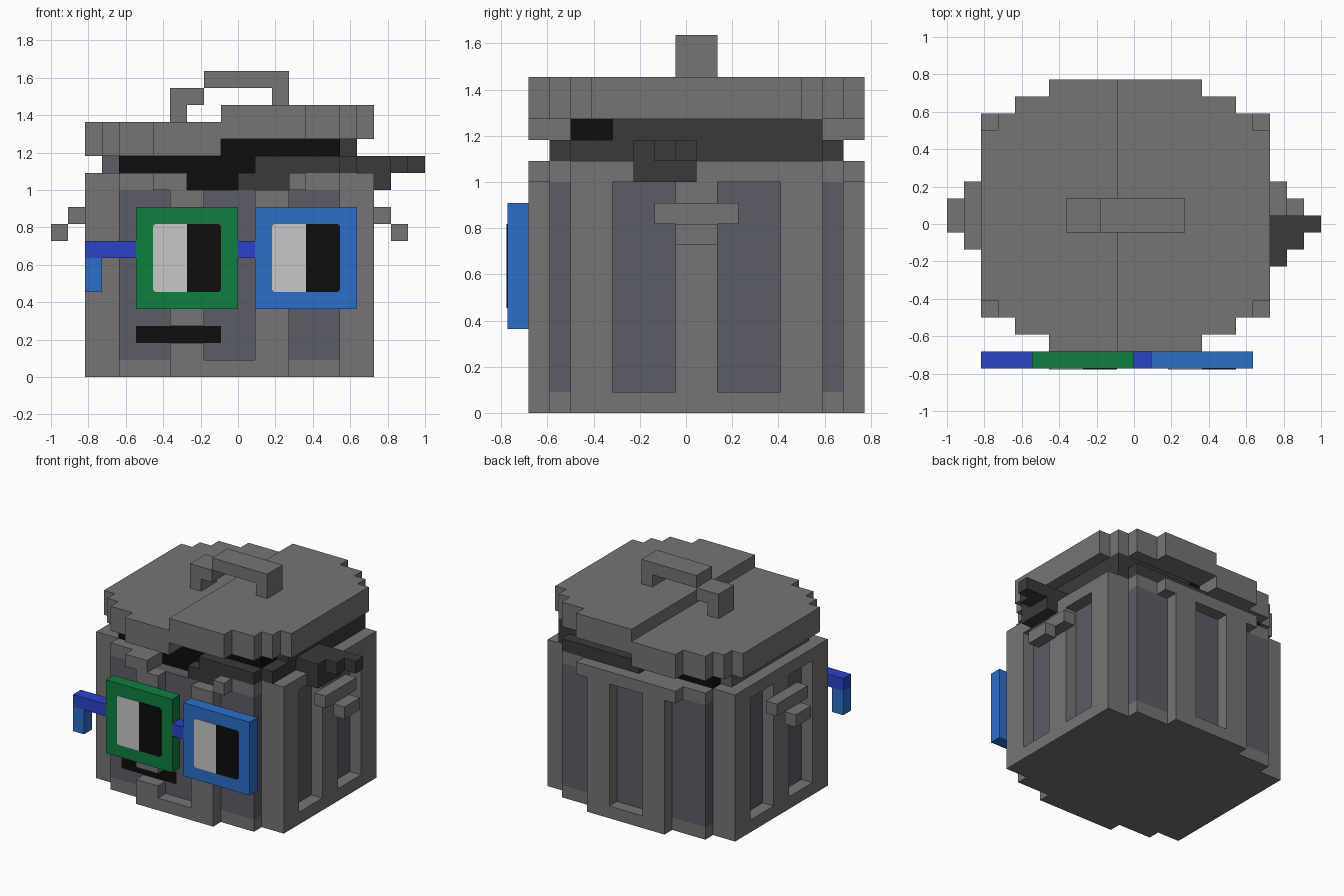
import bpy, bmesh, math
from mathutils import Vector

if "Cube" in bpy.data.objects:
    bpy.data.objects.remove(bpy.data.objects["Cube"])

U = 2 / 22                              # size of one block
ORIGIN = Vector((-1.0, -8.5 * U, 0.0))  # corner of the block grid


def material(name, rgb):
    m = bpy.data.materials.new(name)
    m.diffuse_color = (*rgb, 1)
    m.use_nodes = True
    m.node_tree.nodes["Principled BSDF"].inputs["Base Color"].default_value = m.diffuse_color
    return m


MATS = {
    "grey": material("grey metal", (0.18, 0.174, 0.174)),
    "panel": material("blue grey panel", (0.107, 0.109, 0.133)),
    "dark": material("dark grey", (0.042, 0.042, 0.042)),
    "black": material("black", (0.004, 0.004, 0.004)),
    "green": material("green", (0.005, 0.21, 0.052)),
    "blue": material("blue", (0.025, 0.156, 0.59)),
    "deep": material("deep blue", (0.025, 0.054, 0.59)),
    "white": material("eye white", (0.58, 0.58, 0.58)),
}
cells = {}  # block position -> (part, colour)


def fill(part, colour, x, y, z):
    """Fill a block range; a colour of None removes blocks."""
    for i in range(*x):
        for j in range(*y):
            for k in range(*z):
                if colour:
                    cells[i, j, k] = (part, colour)
                else:
                    cells.pop((i, j, k), None)


# Bin body: recessed panels over a grey base
for x, y in (((3, 18), (3, 15)), ((4, 17), (2, 16))):
    fill("bin_body", "panel", x, y, (1, 11))
    fill("bin_body", "grey", x, y, (0, 1))
    fill("bin_body", "grey", x, y, (11, 12))
# Side ribs, base and rim
for x in ((2, 3), (18, 19)):
    for y in ((3, 5), (8, 10), (13, 15)):
        fill("bin_body", "grey", x, y, (0, 12))
    for z in ((0, 1), (11, 12)):
        fill("bin_body", "grey", x, (3, 15), z)
# Corner posts
for x in ((2, 4), (17, 19)):
    for y in ((3, 5), (13, 15)):
        fill("bin_body", "grey", x, y, (0, 12))
# Front and back ribs, base and rim
for y in ((1, 2), (16, 17)):
    for x in ((7, 9), (12, 14)):
        fill("bin_body", "grey", x, y, (0, 11))
    fill("bin_body", "grey", (7, 14), y, (0, 1))
    fill("bin_body", "grey", (6, 15), y, (11, 12))

# Mouth slot cut through the rib
fill("", None, (7, 9), (1, 2), (2, 3))
fill("mouth", "black", (5, 10), (2, 3), (2, 3))

# Opening in the front rim
fill("", None, (8, 14), (1, 3), (11, 12))
fill("rim_opening", "black", (8, 11), (3, 4), (11, 12))
fill("rim_opening", "dark", (11, 14), (2, 4), (11, 12))

# Contents showing below the lid
fill("contents", "dark", (4, 18), (3, 15), (12, 13))
fill("contents", "dark", (12, 17), (2, 3), (12, 13))
fill("contents", "dark", (10, 17), (15, 16), (12, 13))
fill("contents", "panel", (3, 4), (4, 14), (12, 13))
fill("contents", "black", (4, 12), (3, 4), (12, 13))
fill("contents", "black", (4, 8), (14, 15), (12, 13))
fill("contents", "dark", (10, 18), (5, 15), (13, 14))
fill("contents", "black", (10, 17), (3, 5), (13, 14))
fill("contents", "black", (10, 11), (14, 15), (13, 14))

# Dark flap hanging out on the right
fill("flap", "dark", (18, 20), (6, 9), (12, 13))
fill("flap", "dark", (20, 21), (7, 9), (12, 13))
fill("flap", "dark", (21, 22), (8, 9), (12, 13))
fill("flap", "dark", (19, 20), (6, 9), (11, 12))

# Lid: round outline in two halves, the right one a block higher
for (x0, x1), y in (((2, 19), (4, 14)), ((3, 18), (3, 15)),
                    ((4, 17), (2, 16)), ((6, 15), (1, 17))):
    fill("lid", "grey", (x0, 10), y, (13, 15))
    fill("lid", "grey", (10, x1), y, (14, 16))

# Lid handle
for x, z in (((7, 8), (15, 16)), ((7, 9), (16, 17)),
             ((9, 14), (17, 18)), ((13, 14), (16, 17))):
    fill("lid_handle", "grey", x, (8, 10), z)

# Side handles
for name, near, far in (("left_handle", 1, 0), ("right_handle", 19, 20)):
    fill(name, "grey", (near, near + 1), (7, 11), (9, 10))
    fill(name, "grey", (far, far + 1), (8, 10), (8, 9))

# Glasses
fill("left_lens_frame", "green", (5, 11), (0, 1), (4, 10))
fill("right_lens_frame", "blue", (12, 18), (0, 1), (4, 10))
fill("glasses_bridge", "deep", (11, 12), (0, 1), (7, 8))
fill("glasses_arm", "deep", (2, 5), (0, 1), (7, 8))
fill("glasses_arm", "blue", (2, 3), (0, 1), (5, 7))


def build(part):
    """Make one object from the exposed block faces of a part."""
    mine = {c: v[1] for c, v in cells.items() if v[0] == part}
    colours = sorted(set(mine.values()))
    bm = bmesh.new()
    verts = {}
    for c, colour in mine.items():
        for axis in range(3):
            for side in (0, 1):
                n = list(c)
                n[axis] += 2 * side - 1
                if tuple(n) in cells:
                    continue
                ring = []
                for a, b in ((0, 0), (1, 0), (1, 1), (0, 1)):
                    p = list(c)
                    p[axis] += side
                    p[(axis + 1) % 3] += a
                    p[(axis + 2) % 3] += b
                    key = tuple(p)
                    if key not in verts:
                        verts[key] = bm.verts.new(ORIGIN + Vector(key) * U)
                    ring.append(verts[key])
                face = bm.faces.new(ring if side else ring[::-1])
                face.material_index = colours.index(colour)
    bmesh.ops.dissolve_limit(bm, angle_limit=math.radians(1), verts=bm.verts[:],
                             edges=bm.edges[:], delimit={'MATERIAL'})
    finish(part, bm, colours)


def finish(name, bm, colours):
    mesh = bpy.data.meshes.new(name)
    bm.to_mesh(mesh)
    bm.free()
    for colour in colours:
        mesh.materials.append(MATS[colour])
    bpy.context.collection.objects.link(bpy.data.objects.new(name, mesh))


for part in sorted({v[0] for v in cells.values()}):
    build(part)


def eye_half(name, colour, x0, x1, z0, z1, cut_left):
    """Thin plate with small chamfers on its outer corners."""
    c, y = 0.012, ORIGIN.y - 0.004
    if cut_left:
        pts = [(x0 + c, z0), (x1, z0), (x1, z1), (x0 + c, z1), (x0, z1 - c), (x0, z0 + c)]
    else:
        pts = [(x0, z0), (x1 - c, z0), (x1, z0 + c), (x1, z1 - c), (x1 - c, z1), (x0, z1)]
    bm = bmesh.new()
    face = bm.faces.new([bm.verts.new((px, y, pz)) for px, pz in pts])
    back = bmesh.ops.extrude_face_region(bm, geom=[face], use_keep_orig=True)
    bmesh.ops.translate(bm, vec=(0, 0.004, 0),
                        verts=[v for v in back["geom"] if isinstance(v, bmesh.types.BMVert)])
    bmesh.ops.recalc_face_normals(bm, faces=bm.faces[:])
    finish(name, bm, [colour])


# Eyes: white left half, black right half
for side, i in (("left", 6), ("right", 13)):
    x = -1 + i * U
    eye_half(side + "_eye_white", "white", x, x + 2 * U, 5 * U, 9 * U, True)
    eye_half(side + "_pupil", "black", x + 2 * U, x + 4 * U, 5 * U, 9 * U, False)
